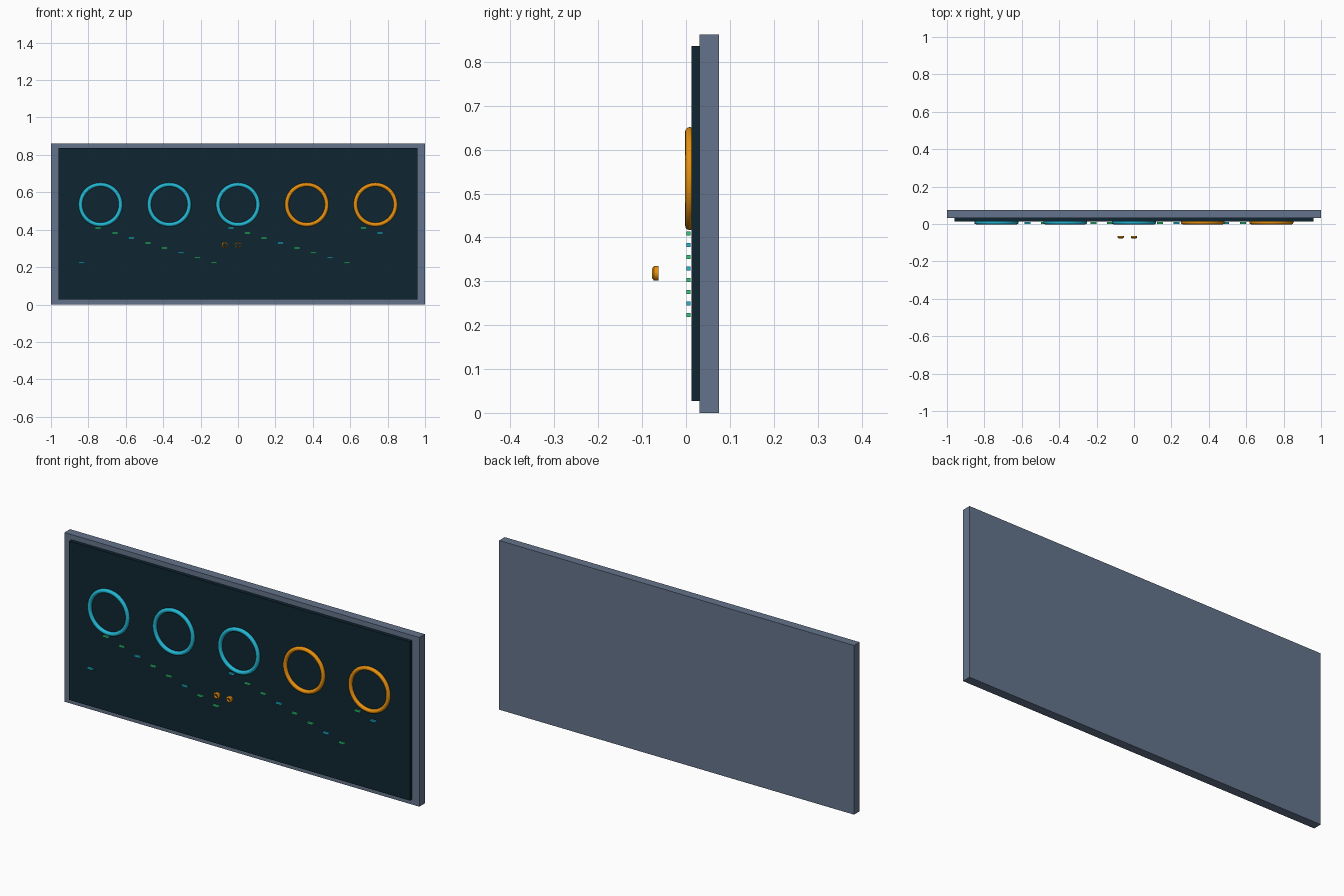
import bpy, bmesh, math
from mathutils import Matrix

cube = bpy.data.objects.get("Cube")
if cube:
    bpy.data.objects.remove(cube, do_unlink=True)


def material(name, hex_code):
    srgb = [int(hex_code[i:i + 2], 16) / 255 for i in (0, 2, 4)]
    lin = [c / 12.92 if c <= 0.04045 else ((c + 0.055) / 1.055) ** 2.4 for c in srgb]
    mat = bpy.data.materials.new(name)
    mat.use_nodes = True
    mat.diffuse_color = (*lin, 1)
    mat.node_tree.nodes["Principled BSDF"].inputs["Base Color"].default_value = (*lin, 1)
    return mat


slate = material("slate_grey", "64748b")
dark = material("dark_teal", "0f2530")
cyan = material("cyan", "22b8d6")
amber = material("amber", "f0960f")
green = material("green", "2ecb78")


def box(name, x, y, z, mat):
    """Box spanning the (low, high) pairs x, y and z."""
    size = [b - a for a, b in (x, y, z)]
    mid = [(a + b) / 2 for a, b in (x, y, z)]
    mesh = bpy.data.meshes.new(name)
    bm = bmesh.new()
    bmesh.ops.create_cube(bm, size=1, matrix=Matrix.Translation(mid) @ Matrix.Diagonal((*size, 1)))
    bm.to_mesh(mesh)
    bm.free()
    mesh.materials.append(mat)
    obj = bpy.data.objects.new(name, mesh)
    bpy.context.collection.objects.link(obj)
    return obj


def lathe(name, profile, centre, steps, mat):
    """Closed (radius, y) profile turned about an axis along y."""
    mesh = bpy.data.meshes.new(name)
    bm = bmesh.new()
    loops = []
    for s in range(steps):
        a = math.tau * s / steps
        loops.append([bm.verts.new((r * math.cos(a), y, r * math.sin(a))) for r, y in profile])
    n = len(profile)
    for s in range(steps):
        here, after = loops[s], loops[(s + 1) % steps]
        for k in range(n):
            bm.faces.new((here[k], here[(k + 1) % n], after[(k + 1) % n], after[k]))
    bmesh.ops.recalc_face_normals(bm, faces=bm.faces)
    bm.to_mesh(mesh)
    bm.free()
    mesh.materials.append(mat)
    obj = bpy.data.objects.new(name, mesh)
    obj.location = centre
    bpy.context.collection.objects.link(obj)
    bpy.ops.object.select_all(action='DESELECT')
    obj.select_set(True)
    bpy.context.view_layer.objects.active = obj
    bpy.ops.object.shade_smooth_by_angle(angle=math.radians(40))
    return obj


# Backing board and raised display panel
box("backing_board", (-1, 1), (0.031, 0.0755), (0, 0.862), slate)
box("display_panel", (-0.96, 0.96), (0.0125, 0.031), (0.027, 0.836), dark)

# Row of five large gauge rings
tube = 0.0105
circle = [(0.107 + tube * math.cos(math.tau * k / 12), tube * math.sin(math.tau * k / 12))
          for k in range(12)]
for i in range(5):
    lathe(f"gauge_ring_{i + 1}", circle, ((i - 2) * 0.3675, 0.0085, 0.534), 48,
          cyan if i < 3 else amber)

# Stepped rows of indicator dashes, every third one cyan
for i in range(19):
    x = -0.836 + 0.0886 * i
    z = 0.409 - 0.0266 * ((i + 7) % 8)
    box(f"indicator_dash_{i + 1}", (x - 0.016, x + 0.016), (0.001, 0.010),
        (z - 0.0045, z + 0.0045), green if i % 3 else cyan)

# Two small floating rings with bevelled fronts
bevelled = [(0.0165, 0.007), (0.0165, -0.003), (0.0105, -0.0075), (0.0105, 0.007)]
for side, x in (("right", -0.071), ("centre", 0)):
    lathe(f"small_ring_{side}", bevelled, (x, -0.070, 0.318), 20, amber)
